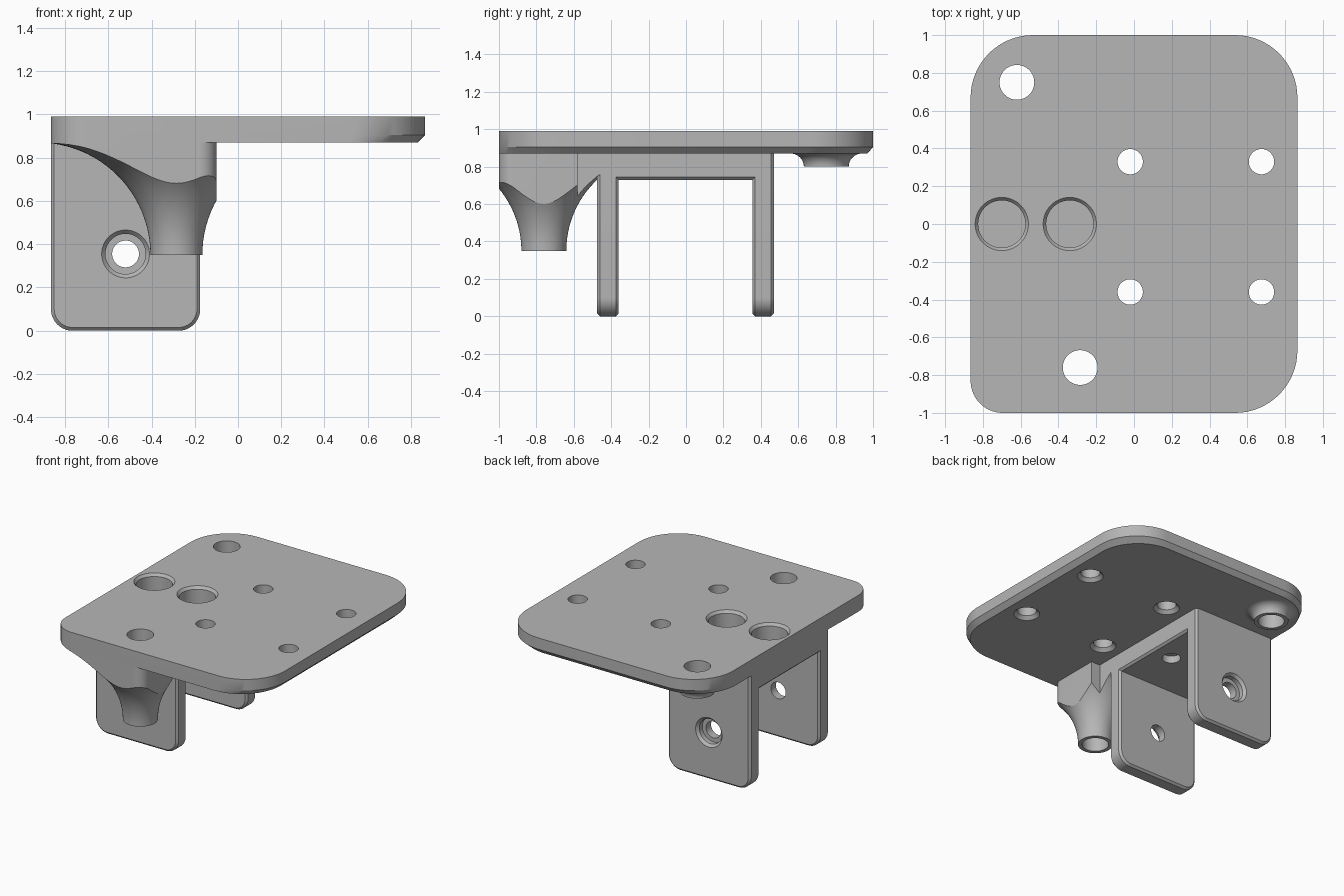
import bpy, bmesh
from math import sin, cos, pi, radians

if "Cube" in bpy.data.objects:
    bpy.data.objects.remove(bpy.data.objects["Cube"], do_unlink=True)

grey = bpy.data.materials.new("plain_grey")
grey.use_nodes = True
GREY = (0.47, 0.47, 0.47, 1)
grey.diffuse_color = GREY
grey.node_tree.nodes["Principled BSDF"].inputs["Base Color"].default_value = GREY


def loft(name, loops):
    """Solid through a stack of equal-length loops, capped at both ends."""
    bm = bmesh.new()
    rings = [[bm.verts.new(p) for p in loop] for loop in loops]
    n = len(rings[0])
    for a, b in zip(rings, rings[1:]):
        for i in range(n):
            j = (i + 1) % n
            bm.faces.new((a[i], a[j], b[j], b[i]))
    bm.faces.new(rings[0][::-1])
    bm.faces.new(rings[-1])
    bmesh.ops.recalc_face_normals(bm, faces=bm.faces)
    mesh = bpy.data.meshes.new(name)
    bm.to_mesh(mesh)
    bm.free()
    mesh.materials.append(grey)
    obj = bpy.data.objects.new(name, mesh)
    bpy.context.collection.objects.link(obj)
    return obj


def rounded(x0, x1, y0, y1, radii, steps=16):
    """Rectangle outline; radii run counter-clockwise from the low corner."""
    corners = [(x0, y0, 1, 1), (x1, y0, -1, 1), (x1, y1, -1, -1), (x0, y1, 1, -1)]
    pts = []
    for k, ((x, y, sx, sy), r) in enumerate(zip(corners, radii)):
        if r == 0:
            pts.append((x, y))
            continue
        for i in range(steps + 1):
            a = pi + k * pi / 2 + i / steps * pi / 2
            pts.append((x + sx * r + r * cos(a), y + sy * r + r * sin(a)))
    return pts


def turned(name, centre, profile, axis="z", n=64):
    """Solid of revolution from (radius, height) pairs."""
    u, v = centre
    loops = []
    for r, h in profile:
        ring = [(u + r * cos(2 * pi * i / n), v + r * sin(2 * pi * i / n)) for i in range(n)]
        loops.append([(a, b, h) if axis == "z" else (a, h, b) for a, b in ring])
    return loft(name, loops)


def boolean(obj, other, operation="DIFFERENCE"):
    mod = obj.modifiers.new("cut", "BOOLEAN")
    mod.operation, mod.object, mod.solver = operation, other, "EXACT"
    bpy.context.view_layer.objects.active = obj
    bpy.ops.object.modifier_apply(modifier=mod.name)


def discard(objs):
    for o in objs:
        bpy.data.objects.remove(o, do_unlink=True)


TOP, UNDER, BRIDGE = 0.99, 0.87, 0.73
LEFT, LEG_EDGE = -0.865, -0.175
MID, OUTER, INNER = -0.0025, 0.4725, 0.3575
FRONT_POST, BACK_POST = (-0.285, -0.76), (-0.62, 0.75)

# Plate, with its lower edge chamfered on the back and one side
corner = (0.17, 0.33, 0.33, 0.33)
full = rounded(LEFT, -LEFT, -1, 1, corner)
low = rounded(LEFT, 0.83, -1, 0.97, corner)
plate = loft("mounting_plate", [[(x, y, z) for x, y in o]
             for o, z in ((low, UNDER), (full, 0.905), (full, TOP))])

# Front post: flared column trimmed to the plate edge
R = 0.52
flare = [(0.12 + R * (1 - cos(a)), 0.35 + R * sin(a))
         for a in (i / 24 * pi / 2 for i in range(25))]
front_post = turned("front_post", FRONT_POST, flare + [(1.0, UNDER), (1.0, 0.95)], n=96)
outline = rounded(LEFT, -0.10, -1, -0.58, (0.17, 0.08, 0, 0))
outline[-1:] = [(LEG_EDGE, -0.58), (LEG_EDGE, -0.45), (LEFT, -0.45)]
trim = loft("trim", [[(x, y, z) for x, y in outline] for z in (0.2, UNDER)])
boolean(front_post, trim, "INTERSECT")
discard([trim])

# Back post: short flared collar
r = 0.07
collar = [(0.12 + r * (1 - cos(a)), 0.80 + r * sin(a))
          for a in (i / 10 * pi / 2 for i in range(11))]
back_post = turned("back_post", BACK_POST, collar)

# Legs: rounded lower corners, chamfered faces, counterbored pivot holes
c = 0.015
big = rounded(LEFT, LEG_EDGE, 0, UNDER, (0.1, 0.1, 0, 0))
small = rounded(LEFT + c, LEG_EDGE - c, c, UNDER, (0.1 - c, 0.1 - c, 0, 0))
legs = []
for name, s in (("front_leg", -1), ("back_leg", 1)):
    leg = loft(name, [[(x, MID + s * y, z) for x, z in o] for o, y in
               ((small, OUTER), (big, OUTER - c), (big, INNER + c), (small, INNER))])
    bore = [(0.115, OUTER + 0.005), (0.093, OUTER - 0.02), (0.093, OUTER - 0.055),
            (0.062, OUTER - 0.055), (0.062, INNER - 0.05)]
    pivot = turned("pivot", (-0.52, 0.355), [(q, MID + s * y) for q, y in bore], "y")
    boolean(leg, pivot)
    discard([pivot])
    legs.append(leg)

# Bridge joining the legs under the plate
reach = INNER + c
bridge = loft("leg_bridge", [[(x, y, z) for x, y in rounded(
    LEFT + i, LEG_EDGE - i, MID - reach, MID + reach, (0, 0, 0, 0))]
    for i, z in ((c, BRIDGE), (0, BRIDGE + c), (0, UNDER))])

# Holes
cutters = [turned("post_hole", p, [(0.092, 0.2), (0.092, 1.1)]) for p in (FRONT_POST, BACK_POST)]
for x in (-0.02, 0.675):
    for y in (-0.36, 0.33):
        cutters.append(turned("screw_hole", (x, y), [
            (0.1, UNDER - 0.01), (0.067, UNDER + 0.025), (0.067, 1.1)]))
for x in (-0.70, -0.34):
    cutters.append(turned("bolt_recess", (x, 0), [
        (0.125, 0.80), (0.125, TOP - 0.02), (0.145, TOP + 0.005), (0.145, 1.1)]))
    cutters.append(turned("bolt_hole", (x, 0), [(0.065, 0.6), (0.065, 0.785)]))

targets = {"post_hole": (plate, front_post, back_post), "screw_hole": (plate,),
           "bolt_recess": (plate, bridge), "bolt_hole": (bridge,)}
for cutter in cutters:
    for part in targets[cutter.name.split(".")[0]]:
        boolean(part, cutter)
discard(cutters)

# Smooth curves, crisp edges
bpy.ops.object.select_all(action="DESELECT")
for part in [plate, front_post, back_post, bridge] + legs:
    part.select_set(True)
bpy.context.view_layer.objects.active = plate
bpy.ops.object.shade_smooth_by_angle(angle=radians(25))
